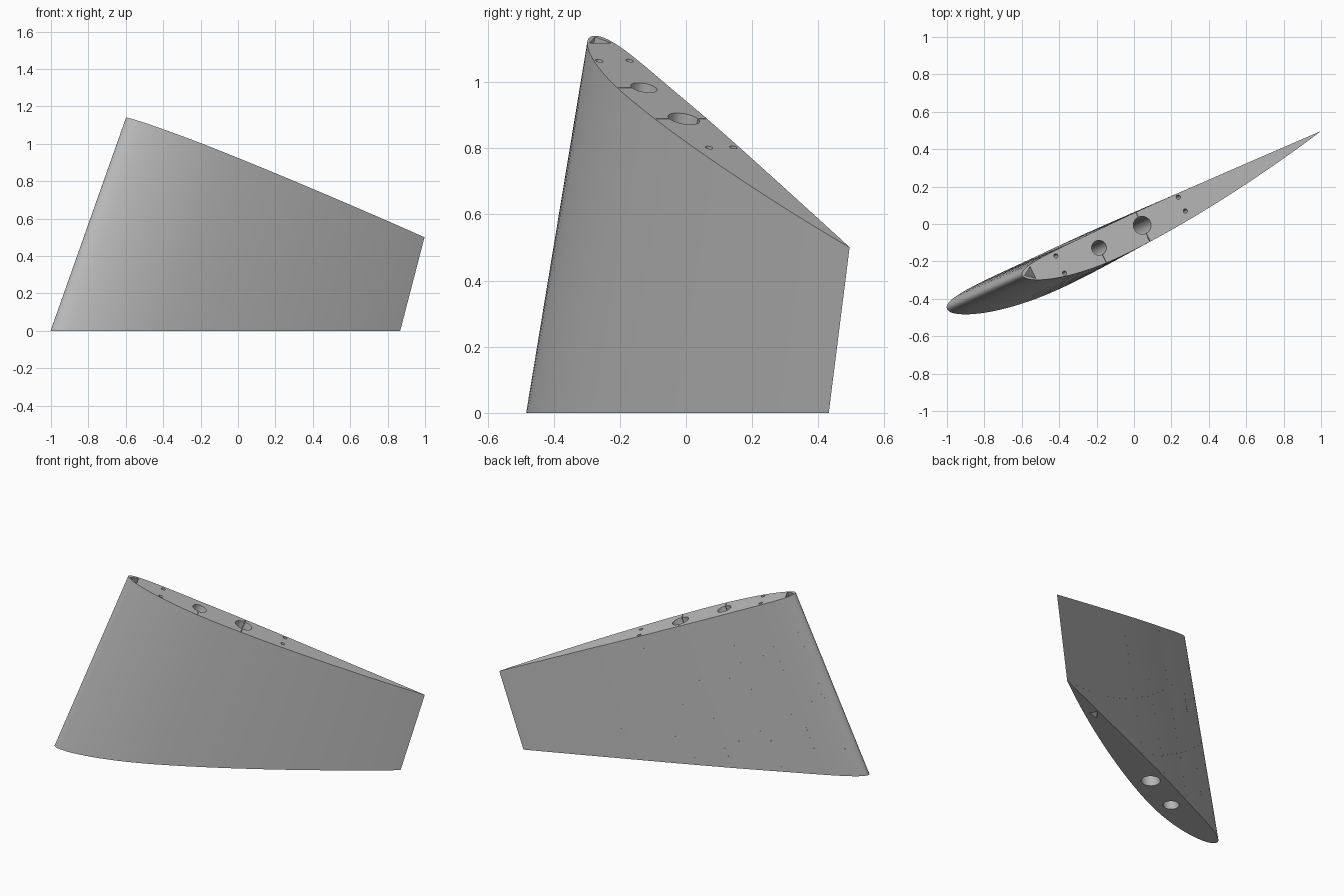
import bpy, math
from mathutils import Vector

if "Cube" in bpy.data.objects:
    bpy.data.objects.remove(bpy.data.objects["Cube"])

# Root and tip section frames: leading edge, trailing edge (the tip end is sloped)
ROOT = (Vector((-1.0, -0.455, 0.0)), Vector((0.867, 0.432, 0.0)))
TIP = (Vector((-0.597, -0.275, 1.14)), Vector((0.997, 0.495, 0.5)))
THICK, CAMBER, PEAK = 0.102, 0.027, 0.30


def station(frame, t, n):
    """Point at chord fraction t and thickness fraction n on one section."""
    le, te = frame
    c = te - le
    return le + c * t + Vector((-c.y, c.x, 0)) * n


def place(t, n, s):
    return station(ROOT, t, n).lerp(station(TIP, t, n), s)


def skin(t, side):
    """Thickness fraction of the skin: side +1 is the flat back, -1 the full front."""
    half = 5 * THICK * (0.2969 * math.sqrt(t) - 0.126 * t - 0.3516 * t**2
                        + 0.2843 * t**3 - 0.1030 * t**4)
    span = PEAK if t < PEAK else 1 - PEAK
    return side * half - CAMBER * (1 - ((t - PEAK) / span) ** 2)


def make(name, verts, faces):
    me = bpy.data.meshes.new(name)
    me.from_pydata(verts, [], faces)
    me.materials.append(grey)
    ob = bpy.data.objects.new(name, me)
    bpy.context.collection.objects.link(ob)
    return ob


def loft(name, profile, s0, s1):
    """Solid that follows the span with a fixed (t, n) profile, counter-clockwise."""
    k = len(profile)
    verts = [place(t, n, s) for s in (s0, s1) for t, n in profile]
    faces = [(i, (i + 1) % k, (i + 1) % k + k, i + k) for i in range(k)]
    faces += [tuple(range(k))[::-1], tuple(range(k, 2 * k))]
    return make(name, verts, faces)


def circle(t, n, r, k=32):
    return [(t + r * math.cos(2 * math.pi * i / k), n + r * math.sin(2 * math.pi * i / k))
            for i in range(k)]


def box(t, w, n0, n1):
    return [(t - w, n0), (t + w, n0), (t + w, n1), (t - w, n1)]


grey = bpy.data.materials.new("grey plastic")
grey.diffuse_color = (0.5, 0.5, 0.5, 1)
grey.use_nodes = True
grey.node_tree.nodes["Principled BSDF"].inputs["Base Color"].default_value = grey.diffuse_color

# Wing body: airfoil lofted from root to sloped tip
N = 44
ts = [(1 - math.cos(math.pi * i / N)) / 2 for i in range(N + 1)]
airfoil = [(t, skin(t, -1)) for t in ts]
airfoil += [(t, skin(t, 1)) for t in ts[-2:0:-1]]
wing = loft("wing_panel", airfoil, 0, 1)

# Cutters: spar tubes, hairline slots, pin holes, nose channel, rear pocket
cutters = [
    loft("main_spar_hole", circle(0.392, -0.021, 0.027), -0.03, 1.03),
    loft("front_spar_hole", circle(0.245, -0.0256, 0.0225), -0.03, 1.03),
    loft("main_slot", box(0.392, 0.0008, skin(0.392, -1) + 0.002, skin(0.392, 1) - 0.002),
         0.9, 1.03),
    loft("front_slot", box(0.245, 0.0008, skin(0.245, -1) + 0.002, -0.03), 0.9, 1.03),
    loft("nose_channel", [(0.006, -0.003), (0.033, -0.026), (0.033, 0.014)], 0.05, 1.03),
    loft("rear_pocket", [(0.775, -0.012), (0.812, -0.018), (0.805, 0.004)], -0.03, 0.15),
]
for t, n in ((0.117, 0.009), (0.118, -0.049), (0.527, 0.008), (0.528, -0.039)):
    cutters.append(loft("pin_hole", circle(t, n, 0.0065, 16), 0.92, 1.03))

bpy.context.view_layer.objects.active = wing
for cut in cutters:
    cut.hide_render = True
    mod = wing.modifiers.new(cut.name, 'BOOLEAN')
    mod.operation, mod.solver, mod.object = 'DIFFERENCE', 'EXACT', cut
    bpy.ops.object.modifier_apply(modifier=mod.name)
for cut in cutters:
    bpy.data.objects.remove(cut)

wing.select_set(True)
bpy.ops.object.shade_smooth_by_angle(angle=math.radians(30))

# Tiny dimples in rows on the back skin: (t, s) start, (t, s) end, count
rows = [
    ((0.525, 0.97), (0.53, 0.03), 16),
    ((0.245, 0.97), (0.245, 0.03), 18),
    ((0.392, 0.62), (0.392, 0.03), 12),
    ((0.035, 0.97), (0.035, 0.03), 24),
    ((0.94, 0.05), (0.04, 0.83), 22),
    ((0.53, 0.02), (0.04, 0.46), 14),
    ((0.125, 0.67), (0.125, 0.55), 10),
    ((0.125, 0.28), (0.125, 0.14), 10),
]
verts, faces = [], []
for (t0, s0), (t1, s1), count in rows:
    for i in range(count):
        f = i / (count - 1)
        t, s = t0 + (t1 - t0) * f, s0 + (s1 - s0) * f
        b = len(verts)
        for lift in (-0.0006, 0.0005):
            for dt, ds in ((-1, -1), (1, -1), (1, 1), (-1, 1)):
                u = t + dt * 0.001
                verts.append(place(u, skin(u, 1) + lift, s + ds * 0.002))
        faces += [(b + 7, b + 6, b + 5, b + 4), (b, b + 1, b + 2, b + 3)]
        faces += [(b + (j + 1) % 4, b + j, b + j + 4, b + (j + 1) % 4 + 4) for j in range(4)]
make("back_skin_dots", verts, faces)
